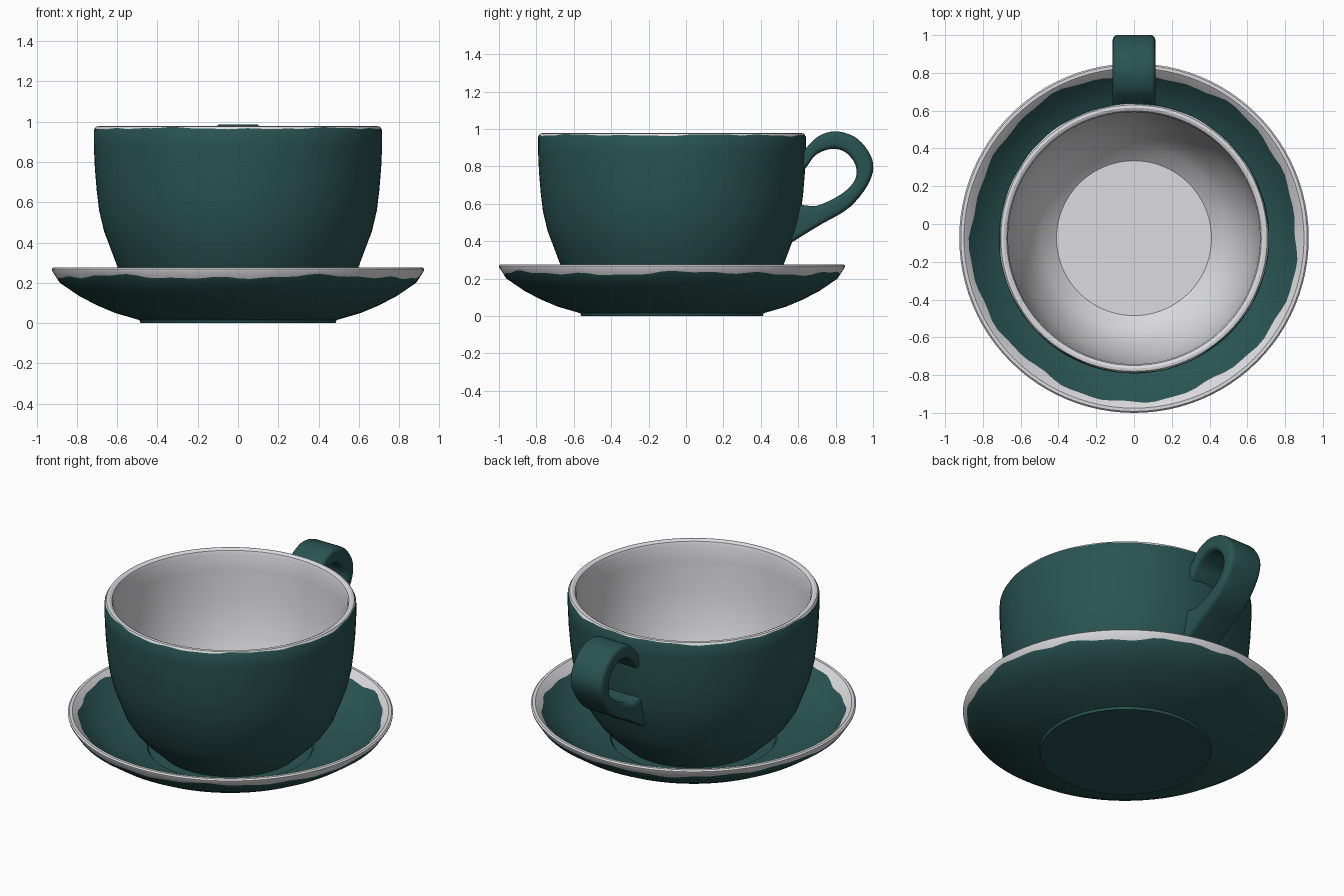
import bpy, bmesh, math
from mathutils import Vector

if "Cube" in bpy.data.objects:
    bpy.data.objects.remove(bpy.data.objects["Cube"])

CY = -0.075   # cup and saucer axis
SIDES = 96


def material(name, rgb):
    m = bpy.data.materials.new(name)
    m.diffuse_color = (*rgb, 1)
    m.use_nodes = True
    m.node_tree.nodes["Principled BSDF"].inputs["Base Color"].default_value = m.diffuse_color
    return m


green = material("dark green glaze", (0.022, 0.088, 0.084))
white = material("white glaze", (0.72, 0.72, 0.74))


def finish(name, bm, angle):
    bmesh.ops.recalc_face_normals(bm, faces=bm.faces)
    me = bpy.data.meshes.new(name)
    bm.to_mesh(me)
    bm.free()
    me.materials.append(green)
    me.materials.append(white)
    ob = bpy.data.objects.new(name, me)
    bpy.context.collection.objects.link(ob)
    bpy.ops.object.select_all(action='DESELECT')
    ob.select_set(True)
    bpy.context.view_layer.objects.active = ob
    bpy.ops.object.shade_smooth_by_angle(angle=math.radians(angle))
    return ob


def wave(a, seed):
    """Uneven glaze edge, about -1..1."""
    return (math.sin(5 * a + seed) + 0.7 * math.sin(11 * a + 2 * seed)
            + 0.6 * math.sin(23 * a + 3 * seed)) / 2.3


def lathe(name, profile, white_from, white_to, wobble):
    """Spin (r, z) points; strips white_from..white_to are white.
    wobble: {point index: (mean, swing)} slides that point between neighbours."""
    bm = bmesh.new()
    rings = []
    for i, p in enumerate(profile):
        if p is not None and p[0] == 0:
            rings.append([bm.verts.new((0, CY, p[1]))] * SIDES)
            continue
        ring = []
        for k in range(SIDES):
            a = math.tau * k / SIDES
            if i in wobble:
                mean, swing = wobble[i]
                t = mean + swing * wave(a, i)
                (r0, z0), (r1, z1) = profile[i - 1], profile[i + 1]
                r, z = r0 + (r1 - r0) * t, z0 + (z1 - z0) * t
            else:
                r, z = p
            ring.append(bm.verts.new((r * math.cos(a), CY + r * math.sin(a), z)))
        rings.append(ring)
    for i in range(len(rings) - 1):
        lo, hi = rings[i], rings[i + 1]
        for k in range(SIDES):
            n = (k + 1) % SIDES
            vs = list(dict.fromkeys((lo[k], lo[n], hi[n], hi[k])))
            f = bm.faces.new(vs)
            f.material_index = 1 if white_from <= i < white_to else 0
    return finish(name, bm, 32)


# saucer: None marks the uneven glaze edges
lathe("saucer", [
    (0, 0.0), (0.485, 0.0), (0.49, 0.015), (0.61, 0.05), (0.70, 0.088),
    (0.79, 0.135), (0.885, 0.2), None, (0.923, 0.258), (0.925, 0.268),
    (0.917, 0.276), (0.9, 0.276), (0.888, 0.266), None, (0.80, 0.175),
    (0.70, 0.118), (0.58, 0.078), (0.475, 0.06), (0.465, 0.048), (0, 0.048),
], 7, 13, {7: (0.5, 0.28), 13: (0.28, 0.2)})

# cup: green outside, white lip and inside
lathe("cup", [
    (0, 0.05), (0.40, 0.05), (0.425, 0.075), (0.49, 0.135), (0.545, 0.195),
    (0.597, 0.275), (0.665, 0.455), (0.69, 0.56), (0.702, 0.66), (0.711, 0.77),
    (0.716, 0.88), (0.716, 0.958), None, (0.705, 0.976), (0.69, 0.978),
    (0.674, 0.97), (0.667, 0.95), (0.664, 0.85), (0.652, 0.66), (0.62, 0.46),
    (0.555, 0.29), (0.49, 0.19), (0.41, 0.12), (0, 0.12),
], 12, 99, {12: (0.5, 0.4)})

# handle: inner and outer edge of the loop in (y, z), smoothly interpolated
pairs = [
    ((0.605, 0.755), (0.605, 0.85)), ((0.647, 0.80), (0.652, 0.909)),
    ((0.695, 0.862), (0.717, 0.966)), ((0.775, 0.893), (0.81, 0.987)),
    ((0.85, 0.877), (0.92, 0.945)), ((0.905, 0.81), (0.996, 0.835)),
    ((0.904, 0.73), (0.982, 0.72)), ((0.835, 0.655), (0.877, 0.583)),
    ((0.715, 0.594), (0.717, 0.487)), ((0.65, 0.59), (0.64, 0.44)),
    ((0.59, 0.60), (0.56, 0.39)),
]


def smooth_path(pts, steps=5):
    pts = [Vector(p) for p in pts]
    out = []
    for i in range(len(pts) - 1):
        p0, p1, p2 = pts[max(i - 1, 0)], pts[i], pts[i + 1]
        p3 = pts[min(i + 2, len(pts) - 1)]
        for s in range(steps):
            t = s / steps
            out.append(0.5 * (2 * p1 + (p2 - p0) * t
                              + (2 * p0 - 5 * p1 + 4 * p2 - p3) * t * t
                              + (3 * p1 - p0 - 3 * p2 + p3) * t ** 3))
    return out + [pts[-1]]


HALF, RAD = 0.113, 0.028
bm = bmesh.new()
rings = []
for a, b in zip(smooth_path([p[0] for p in pairs]), smooth_path([p[1] for p in pairs])):
    mid, d = (a + b) / 2, (b - a).normalized()
    h = (b - a).length / 2
    ring = []
    # rounded rectangle section
    for c, (sx, sy) in enumerate(((1, 1), (-1, 1), (-1, -1), (1, -1))):
        for s in range(5):
            ang = math.pi / 2 * (c + s / 4)
            x = sx * (HALF - RAD) + RAD * math.cos(ang)
            q = mid + d * (sy * (h - RAD) + RAD * math.sin(ang))
            ring.append(bm.verts.new((x, q.x, q.y)))
    rings.append(ring)
for lo, hi in zip(rings, rings[1:]):
    for k in range(len(lo)):
        n = (k + 1) % len(lo)
        bm.faces.new((lo[k], lo[n], hi[n], hi[k]))
bm.faces.new(rings[0])
bm.faces.new(rings[-1])
finish("handle", bm, 40)
